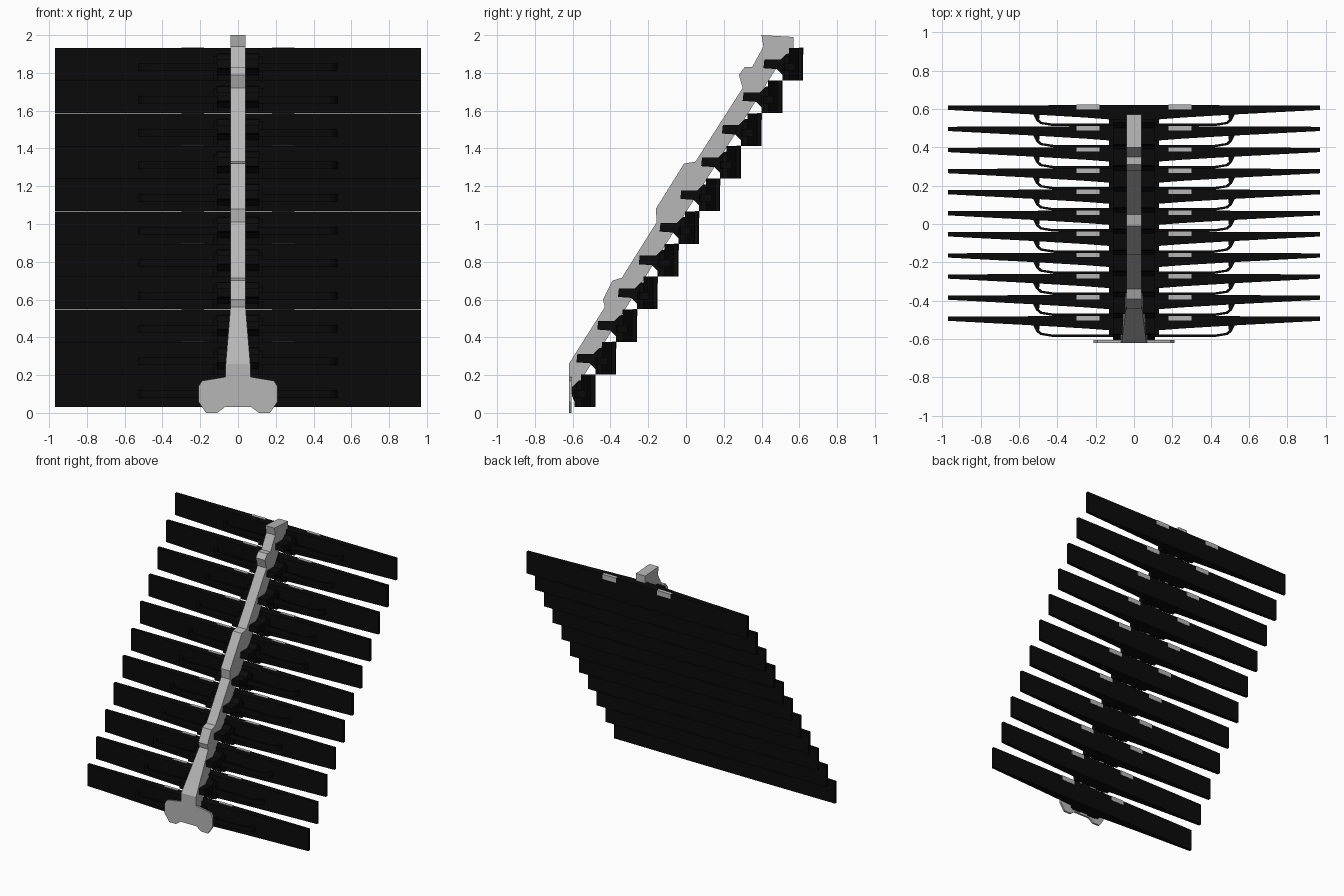
import bpy, bmesh
from mathutils import Vector

cube = bpy.data.objects.get("Cube")
if cube:
    bpy.data.objects.remove(cube, do_unlink=True)


def material(name, value):
    m = bpy.data.materials.new(name)
    m.use_nodes = True
    colour = (value, value, value, 1)
    m.diffuse_color = colour
    m.node_tree.nodes["Principled BSDF"].inputs["Base Color"].default_value = colour
    return m


black = material("black", 0.003)
grey = material("light grey", 0.47)


def prism(name, outline, axis, low, high, mat, shape=None):
    """Extrude a 2D outline along one axis from low to high."""
    def place(p, d):
        v = list(p)
        v.insert("xyz".index(axis), d)
        return Vector(v)
    bm = bmesh.new()
    face = bm.faces.new([bm.verts.new(place(p, low)) for p in outline])
    extruded = bmesh.ops.extrude_face_region(bm, geom=[face])
    top = [g for g in extruded["geom"] if isinstance(g, bmesh.types.BMVert)]
    bmesh.ops.translate(bm, verts=top, vec=place((0, 0), high - low))
    if shape:
        for v in bm.verts:
            shape(v)
    bmesh.ops.recalc_face_normals(bm, faces=bm.faces)
    mesh = bpy.data.meshes.new(name)
    bm.to_mesh(mesh)
    bm.free()
    mesh.materials.append(mat)
    obj = bpy.data.objects.new(name, mesh)
    bpy.context.collection.objects.link(obj)
    return obj


def mirrored(half):
    """Complete a right-half outline across x = 0."""
    return half + [(-x, y) for x, y in reversed(half)]


def box(name, x0, x1, y0, y1, z0, z1, mat):
    return prism(name, [(x0, y0), (x1, y0), (x1, y1), (x0, y1)], "z", z0, z1, mat)


# Leaning spine, flared towards the foot
def flare(v):
    t = min(1, max(0, (0.56 - v.co.z) / 0.36))
    v.co.x *= 1 + 0.75 * t


spine = [(-0.62, 0.08), (-0.62, 0.26), (-0.43, 0.56), (-0.44, 0.60), (-0.39, 0.70),
         (-0.34, 0.715), (-0.155, 1.01), (-0.16, 1.08), (-0.01, 1.32), (0.05, 1.33),
         (0.30, 1.72), (0.28, 1.79), (0.31, 1.83), (0.35, 1.83), (0.41, 1.94),
         (0.40, 2.0), (0.57, 1.99), (0.57, 1.91), (0.50, 1.86), (0.45, 1.78),
         (-0.315, 0.56), (-0.57, 0.15)]
prism("spine", spine, "x", -0.04, 0.04, grey, flare)

# Foot plate
foot = mirrored([(0.07, 0.03), (0.11, 0.0), (0.17, 0.0), (0.21, 0.06),
                 (0.21, 0.14), (0.19, 0.17), (0.07, 0.19)])
prism("foot_plate", foot, "y", -0.62, -0.605, grey)

# Outlines shared by every row, measured from its back lower edge
SLAT = mirrored([(0.12, -0.075), (0.25, -0.065), (0.5, -0.05), (0.97, -0.025),
                 (0.97, -0.003), (0.3, 0.0)])
ROD = mirrored([(0.42, -0.11), (0.49, -0.098), (0.51, -0.08), (0.53, -0.04),
                (0.49, -0.04), (0.495, -0.075), (0.48, -0.088), (0.42, -0.097)])
ARM = [(-0.21, 0.065), (-0.205, 0.11), (-0.12, 0.11), (-0.09, 0.14), (-0.03, 0.15),
       (-0.03, 0.0), (-0.11, 0.0), (-0.11, 0.03), (-0.14, 0.06)]
ROWS, HEIGHT = 11, 0.172

for i in range(ROWS):
    y = -0.48 + 0.11 * i
    z = 0.03 + 0.173 * i
    n = f"_{i + 1}"
    prism("slat" + n, [(px, y + py) for px, py in SLAT], "z", z, z + HEIGHT, black)
    prism("front_rod" + n, [(px, y + py) for px, py in ROD], "z", z + 0.05, z + 0.09, black)
    box("centre_block" + n, -0.13, 0.13, y - 0.1, y - 0.02, z, z + 0.13, black)
    arm = [(max(y + py, -0.604), z + pz) for py, pz in ARM]
    for side, s in (("left", 1), ("right", -1)):
        x0, x1 = sorted((s * 0.035, s * 0.11))
        prism(f"{side}_arm" + n, arm, "x", x0, x1, black)
        # Pale clip on the upper back edge
        x0, x1 = sorted((s * 0.18, s * 0.30))
        box(f"{side}_clip" + n, x0, x1, y - 0.023, y + 0.002,
            z + HEIGHT - 0.035, z + HEIGHT + 0.002, grey)
